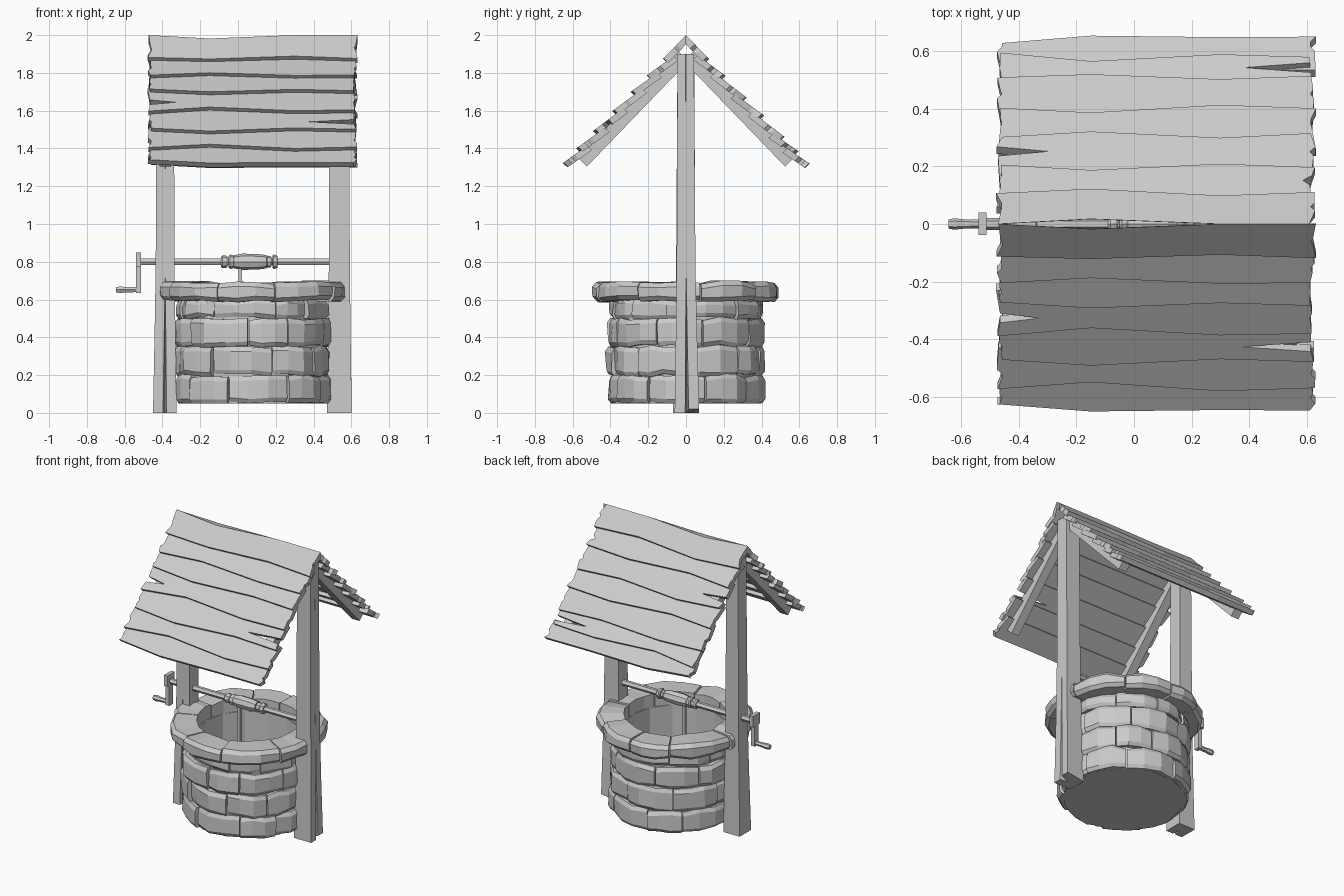
import bpy, bmesh, random
from math import sin, cos, pi, tau, atan2

if "Cube" in bpy.data.objects:
    bpy.data.objects.remove(bpy.data.objects["Cube"])

random.seed(7)
CX = 0.08                                   # centre of the stone ring
SLOPE = atan2(0.68, 0.655)                  # roof pitch


def jit(a):
    return random.uniform(-a, a)


def loft(bm, sections):
    """Skin matching closed outlines and cap both ends."""
    rows = [[bm.verts.new(p) for p in s] for s in sections]
    n = len(rows[0])
    for a, b in zip(rows, rows[1:]):
        for i in range(n):
            j = (i + 1) % n
            bm.faces.new((a[i], a[j], b[j], b[i]))
    bm.faces.new(rows[0][::-1])
    bm.faces.new(rows[-1])


def make(name, *lofts):
    bm = bmesh.new()
    for sections in lofts:
        loft(bm, sections)
    bmesh.ops.recalc_face_normals(bm, faces=bm.faces)
    me = bpy.data.meshes.new(name)
    bm.to_mesh(me)
    bm.free()
    ob = bpy.data.objects.new(name, me)
    bpy.context.collection.objects.link(ob)
    return ob


def ring(r, z, n=14):
    return [(CX + r * cos(tau * i / n), r * sin(tau * i / n), z) for i in range(n)]


def rod(stations, y=0.0, z=0.0, n=6):
    """Rod along x from (x, radius) stations."""
    return [[(x, y + r * cos(tau * i / n), z + r * sin(tau * i / n)) for i in range(n)]
            for x, r in stations]


def box(x0, x1, y0, y1, z0, z1):
    return [[(x0, y0, z), (x1, y0, z), (x1, y1, z), (x0, y1, z)] for z in (z0, z1)]


def stone(a0, a1, r_in, r_out, z0, z1, rough, bevel):
    """One rough block of a ring, lofted along its arc."""
    out = []
    for k in range(4):
        a = a0 + (a1 - a0) * k / 3
        end = k in (0, 3)
        r = r_out + jit(rough) - (random.uniform(0, 0.02) if end else 0)
        zb = max(0.05, z0 + jit(rough))
        zt = z1 + jit(rough) - (0.006 if end else 0)
        prof = [(r_in, zb), (r - bevel, zb), (r + jit(rough * .6), zb + 0.022),
                (r + jit(rough * .6), zt - 0.025), (r - bevel, zt), (r_in, zt)]
        out.append([(CX + q * cos(a), q * sin(a), z) for q, z in prof])
    return out


def course(name, count, start, r_in, r_out, z0, z1, rough, bevel):
    cuts = [start + tau * (i + jit(0.18)) / count for i in range(count)]
    cuts.append(cuts[0] + tau)
    make(name, *[stone(a + 0.008, b - 0.008, r_in, r_out, z0, z1, rough, bevel)
                 for a, b in zip(cuts, cuts[1:])])


# Well shaft: hollow core, four stone courses and the wide rim
make("well_core", [ring(0.385, 0.05), ring(0.385, 0.6), ring(0.325, 0.6), ring(0.325, 0.07)])
levels = [0.05, 0.2, 0.355, 0.5, 0.6]
for i, (z0, z1) in enumerate(zip(levels, levels[1:])):
    course(f"stone_course_{i + 1}", 9, 0.3 + i * 0.37, 0.37, 0.405 if i == 3 else 0.418,
           z0, z1, 0.009, 0.014)
course("well_rim", 9, 0.1, 0.325, 0.495, 0.592, 0.693, 0.007, 0.022)


# Posts: flared at the foot, with a crack opening towards the ground
def post(name, foot, top, crack_side):
    secs = []
    for z, t in ((0.0, 0.0), (0.4, 0.4), (0.75, 0.7), (1.9, 1.0)):
        x0, x1, y0, y1 = [f + (g - f) * t for f, g in zip(foot, top)]
        w = max(0.0, 0.018 * (1 - z / 0.75)) + 0.0005
        d = 3 * w
        xm, ym = (x0 + x1) / 2, (y0 + y1) / 2
        pts = [(x0, y0), (x1, y0), (x1, y1), (x0, y1)]
        if crack_side == "front":
            pts[1:1] = [(xm - w / 2, y0), (xm, y0 + d), (xm + w / 2, y0)]
        else:
            pts[2:2] = [(x1, ym - w / 2), (x1 - d, ym), (x1, ym + w / 2)]
        secs.append([(x, y, z) for x, y in pts])
    for k, (x, y, z) in enumerate(secs[0]):
        secs[0][k] = (x, y, 0.02 if x > 0.56 and y > 0 else 0.0)
    make(name, secs)


post("left_post", (-0.45, -0.325, -0.07, 0.055), (-0.43, -0.34, -0.045, 0.045), "front")
post("right_post", (0.47, 0.602, -0.06, 0.07), (0.485, 0.588, -0.045, 0.042), "side")

# Winch: axle, crank, handle, wound rope and hanging rope
make("axle", rod([(-0.53, 0.02), (0.5, 0.02)], z=0.8))
make("crank_arm", box(-0.54, -0.513, -0.038, 0.04, 0.775, 0.85),
     box(-0.54, -0.513, -0.02, 0.02, 0.635, 0.79))
make("crank_handle", rod([(-0.645, 0.016), (-0.625, 0.02), (-0.59, 0.016), (-0.53, 0.015)], z=0.652))
coils = [(-0.09, -0.055, 0.034), (-0.05, -0.02, 0.038), (-0.02, 0.15, 0.043),
         (0.15, 0.178, 0.032), (0.182, 0.21, 0.038)]
make("wound_rope", *[rod([(a, r - 0.008), (a + (b - a) * .25, r), (b - (b - a) * .25, r - .002),
                          (b, r - 0.008)], z=0.8, n=8) for a, b, r in coils])
make("hanging_rope", box(0.002, 0.022, -0.01, 0.01, 0.08, 0.8))


# Roof: s = side, d = distance down the slope, h = height above the slope
def on_roof(s, x, d, h):
    return (x, s * (d * cos(SLOPE) + h * sin(SLOPE)),
            2.0 - d * sin(SLOPE) + h * cos(SLOPE))


def plank(s, d0, d1, low, splits, first):
    """Overlapping board: low = lower edge profile, splits = (left, right) notch depths."""
    top = d0 if first else d0 - 0.04
    mid = d0 + (d1 - d0) * 0.55
    xl, xr = -0.468, 0.622
    outline = [(xl + jit(0.012), top), (-0.15, top + (0.025 if first else 0)), (0.3, top),
               (xr + jit(0.014), top),
               (xr + jit(.01), mid - 0.02), (xr - splits[1], mid), (xr + jit(.01), mid + 0.02),
               (xr + jit(0.014), low[3]), (0.3, low[2]), (-0.15, low[1]),
               (xl + jit(0.012), low[0]),
               (xl + jit(.01), mid + 0.02), (xl + splits[0], mid), (xl + jit(.01), mid - 0.02)]
    lift = 0 if first else -0.03
    thick = 0.034
    faces = []
    for depth in (0, thick):
        sec = []
        for x, d in outline:
            h = lift * (1 - (d - top) / (d1 - top)) - depth
            dd = d + depth if first and d < d0 + 0.03 else d     # mitre at the ridge
            sec.append(on_roof(s, x, dd, h))
        faces.append(sec)
    return faces


edges = {-1: [0, .115, .20, .28, .38, .48, .57, .652], 1: [0, .11, .20, .31, .40, .51, .585, .655]}
notches = {(-1, 3): (0.14, 0.01), (-1, 4): (0.01, 0.25), (1, 2): (0.17, 0.01),
           (1, 5): (0.0, 0.24), (1, 1): (0.0, 0.035)}
for s, side in ((-1, "front"), (1, "back")):
    ds = [y / cos(SLOPE) for y in edges[s]]
    for i in range(7):
        wave = [0.008, -0.018, 0.012, 0.0] if i % 2 else [-0.006, 0.014, -0.012, 0.004]
        low = [ds[i + 1] + w + jit(0.006) for w in wave]
        if i == 6:
            low = [ds[7] - 0.03, ds[7], ds[7] - 0.006, ds[7] - 0.004]
        make(f"{side}_roof_plank_{i + 1}",
             plank(s, ds[i], ds[i + 1], low, notches.get((s, i), (0.008, 0.008)), i == 0))
    # Rafters under the boards
    for name, x in (("left", -0.385), ("right", 0.535)):
        make(f"{side}_{name}_rafter",
             [[on_roof(s, x + dx, d, h) for dx, h in
               ((-0.03, -0.035), (0.03, -0.035), (0.03, -0.105), (-0.03, -0.105))]
              for d in (0.09, 0.865)])
